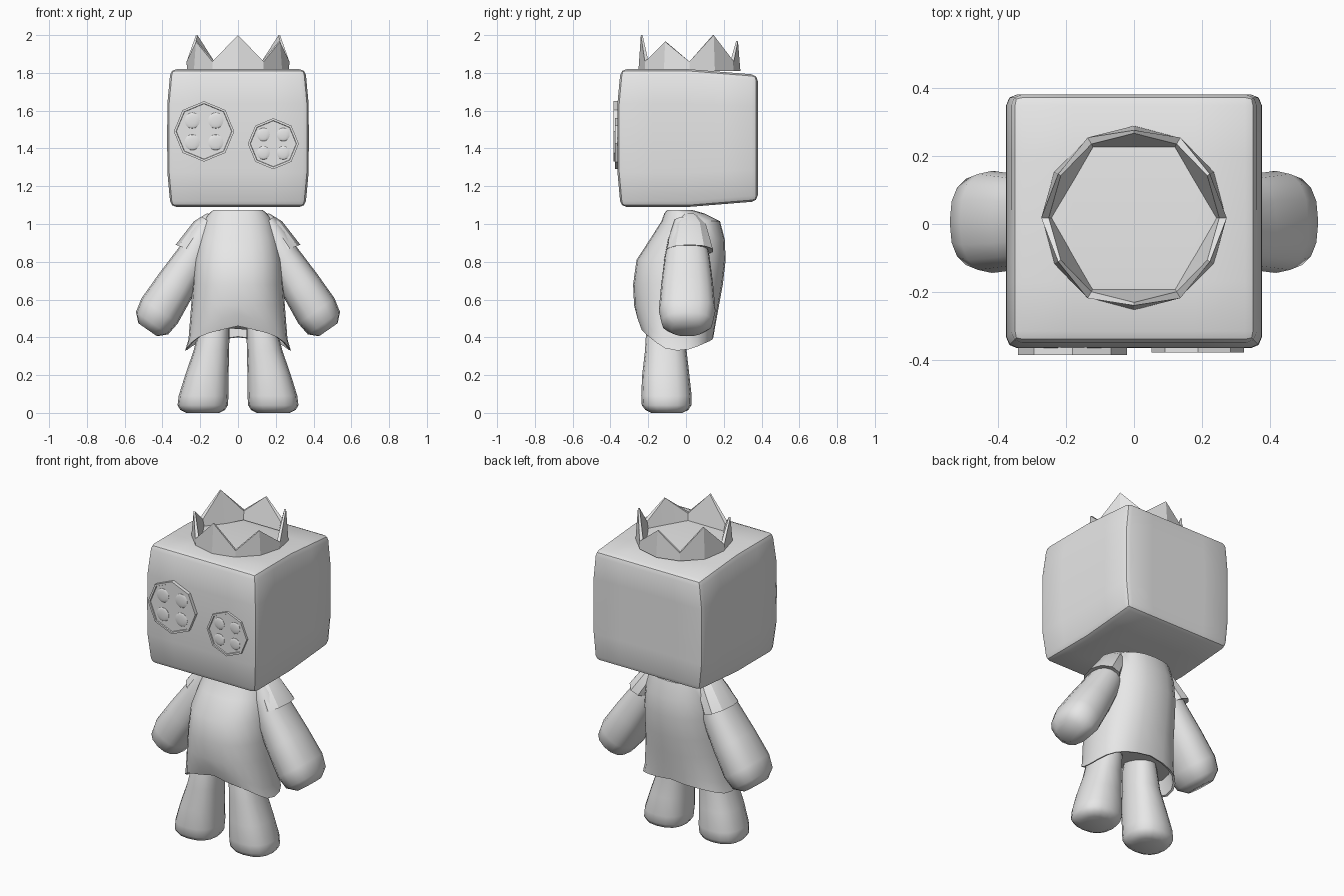
import bpy, bmesh, math
from mathutils import Vector

if "Cube" in bpy.data.objects:
    bpy.data.objects.remove(bpy.data.objects["Cube"])

grey = bpy.data.materials.new("light_grey")
grey.diffuse_color = (0.8, 0.8, 0.8, 1)
grey.use_nodes = True
grey.node_tree.nodes["Principled BSDF"].inputs["Base Color"].default_value = grey.diffuse_color


def finish(bm, name, angle=40):
    bmesh.ops.recalc_face_normals(bm, faces=bm.faces)
    me = bpy.data.meshes.new(name)
    bm.to_mesh(me)
    bm.free()
    ob = bpy.data.objects.new(name, me)
    bpy.context.collection.objects.link(ob)
    me.materials.append(grey)
    bpy.ops.object.select_all(action='DESELECT')
    ob.select_set(True)
    bpy.context.view_layer.objects.active = ob
    if angle:
        bpy.ops.object.shade_smooth_by_angle(angle=math.radians(angle))
    return ob


def skin(name, rings, cap_start=True, cap_end=True, angle=40):
    """Bridge a list of equal-length point rings."""
    bm = bmesh.new()
    vs = [[bm.verts.new(p) for p in r] for r in rings]
    n = len(vs[0])
    for a, b in zip(vs, vs[1:]):
        for i in range(n):
            j = (i + 1) % n
            bm.faces.new((a[i], a[j], b[j], b[i]))
    if cap_start:
        bm.faces.new(vs[0])
    if cap_end:
        bm.faces.new(vs[-1])
    return finish(bm, name, angle)


def ring(c, u, v, ru, rv, n=16, e=2.4):
    """Superellipse ring around c in the plane of u and v."""
    pts = []
    for i in range(n):
        t = 2 * math.pi * i / n
        a, b = math.cos(t), math.sin(t)
        a = math.copysign(abs(a) ** (2 / e), a)
        b = math.copysign(abs(b) ** (2 / e), b)
        pts.append(Vector(c) + Vector(u) * ru * a + Vector(v) * rv * b)
    return pts


X, Y = Vector((1, 0, 0)), Vector((0, 1, 0))

# Head: bulging cube with a slightly smaller back and bevelled edges
bm = bmesh.new()
bmesh.ops.create_cube(bm, size=2)
bmesh.ops.subdivide_edges(bm, edges=bm.edges, cuts=3, use_grid_fill=True)
for v in bm.verts:
    x, y, z = v.co
    back = max(y, 0)
    edge_z, edge_y = z ** 4, y ** 4
    v.co = (x * (0.375 - 0.018 * edge_z),
            0.008 + y * (0.372 - 0.018 * edge_z * (y < 0)),
            1.455 + z * (0.365 - 0.03 * back))
head = finish(bm, "head", 0)
bev = head.modifiers.new("round_edges", 'BEVEL')
bev.width, bev.segments, bev.limit_method = 0.032, 2, 'ANGLE'
bev.angle_limit = math.radians(50)
bpy.ops.object.modifier_apply(modifier=bev.name)
bpy.ops.object.shade_smooth_by_angle(angle=math.radians(40))

# Crown: twelve-sided band with six points, hexagonal inside
tips = {1: 2.0, 3: 1.97, 5: 2.0, 7: 1.965, 9: 2.0, 11: 1.965}


def crown_ring(r_valley, r_tip, z_valley=None, base=1.81):
    pts = []
    for i in range(12):
        t = math.pi * i / 6
        r = r_tip if i % 2 else r_valley
        z = base if z_valley is None else tips.get(i, z_valley)
        pts.append((r * math.cos(t), 0.018 + r * math.sin(t), z))
    return pts


skin("crown", [crown_ring(0.24, 0.208), crown_ring(0.27, 0.27),
               crown_ring(0.272, 0.257, 1.86), crown_ring(0.25, 0.248, 1.86),
               crown_ring(0.24, 0.208)], False, False, 20)

# Button eyes: octagons with a raised rim and four low domes
for name, cx, cz, r, y in (("left", -0.18, 1.49, 0.16, -0.384),
                           ("right", 0.187, 1.425, 0.135, -0.377)):
    def octagon(rad, yy):
        return [(cx + rad * math.cos(k * math.pi / 4), yy,
                 cz + rad * math.sin(k * math.pi / 4)) for k in range(8)]
    skin(name + "_button_eye", [octagon(r, -0.34), octagon(r, y), octagon(r - 0.012, y),
                                octagon(r - 0.014, y + 0.006)], angle=20)
    bm = bmesh.new()
    for sx in (-1, 1):
        for sz in (-1, 1):
            got = bmesh.ops.create_uvsphere(bm, u_segments=14, v_segments=8, radius=1)
            for v in got["verts"]:
                v.co = (cx + sx * r * 0.39 + v.co.x * r * 0.26,
                        y + 0.006 + v.co.y * 0.006,
                        cz + sz * r * 0.36 + v.co.z * r * 0.26)
    finish(bm, name + "_button_domes")

# Dress: (z, half width, front y, back y), then a hem that dips at the sides
rows = [(1.075, 0.13, -0.10, 0.03), (1.055, 0.155, -0.115, 0.10), (1.015, 0.185, -0.13, 0.18),
        (0.92, 0.212, -0.19, 0.205), (0.81, 0.232, -0.262, 0.21),
        (0.68, 0.24, -0.28, 0.195), (0.57, 0.248, -0.275, 0.175)]
body = [ring((0, (f + b) / 2, z), X, Y, w, (b - f) / 2, 24) for z, w, f, b in rows]


def hem(w, f, b, lift):
    pts = ring((0, (f + b) / 2, 0), X, Y, w, (b - f) / 2, 24)
    for p in pts:
        s = abs(p.x) / w
        top = 0.46 if p.y < (f + b) / 2 else 0.40
        p.z = lift + top - (top - 0.33) * (0.5 * s + 0.5 * s ** 6)
    return pts


body += [hem(0.262, -0.262, 0.155, 0.06), hem(0.28, -0.24, 0.145, 0),
         hem(0.268, -0.228, 0.133, 0.004), hem(0.245, -0.235, 0.14, 0.09)]
skin("dress", body)

# Limbs, built on both sides
arm_path = [(0.15, 1.01, 0.05, 0.07), (0.19, 0.92, 0.08, 0.10), (0.24, 0.82, 0.092, 0.12),
            (0.33, 0.675, 0.108, 0.138), (0.415, 0.54, 0.117, 0.15),
            (0.455, 0.475, 0.104, 0.135), (0.478, 0.44, 0.06, 0.085)]
sleeve_path = [(0.135, 1.045, 0.035, 0.04), (0.17, 0.99, 0.075, 0.09),
               (0.25, 0.86, 0.094, 0.128), (0.247, 0.865, 0.08, 0.11)]
leg_rows = [(0.56, 0.055, 0.18, -0.18, -0.01), (0.45, 0.045, 0.205, -0.21, 0.005),
            (0.33, 0.047, 0.235, -0.217, 0.003), (0.2, 0.05, 0.28, -0.232, 0.018),
            (0.09, 0.05, 0.314, -0.237, 0.03), (0.04, 0.054, 0.32, -0.234, 0.028),
            (0.015, 0.07, 0.305, -0.215, 0.012), (0.0, 0.10, 0.275, -0.185, -0.02)]
for side, s in (("left", -1), ("right", 1)):
    u = Vector((0.82 * s, 0, 0.57))
    skin(side + "_arm", [ring((s * x, 0.006, z), u, Y, a, b) for x, z, a, b in arm_path], angle=50)
    u = Vector((0.85 * s, 0, 0.32))
    skin(side + "_sleeve", [ring((s * x, 0.02, z), u, Y, a, b, 10, 2)
                            for x, z, a, b in sleeve_path], angle=25)
    skin(side + "_leg", [ring((s * (i + o) / 2, (f + b) / 2, z), X, Y, (o - i) / 2, (b - f) / 2)
                         for z, i, o, f, b in leg_rows], angle=50)
